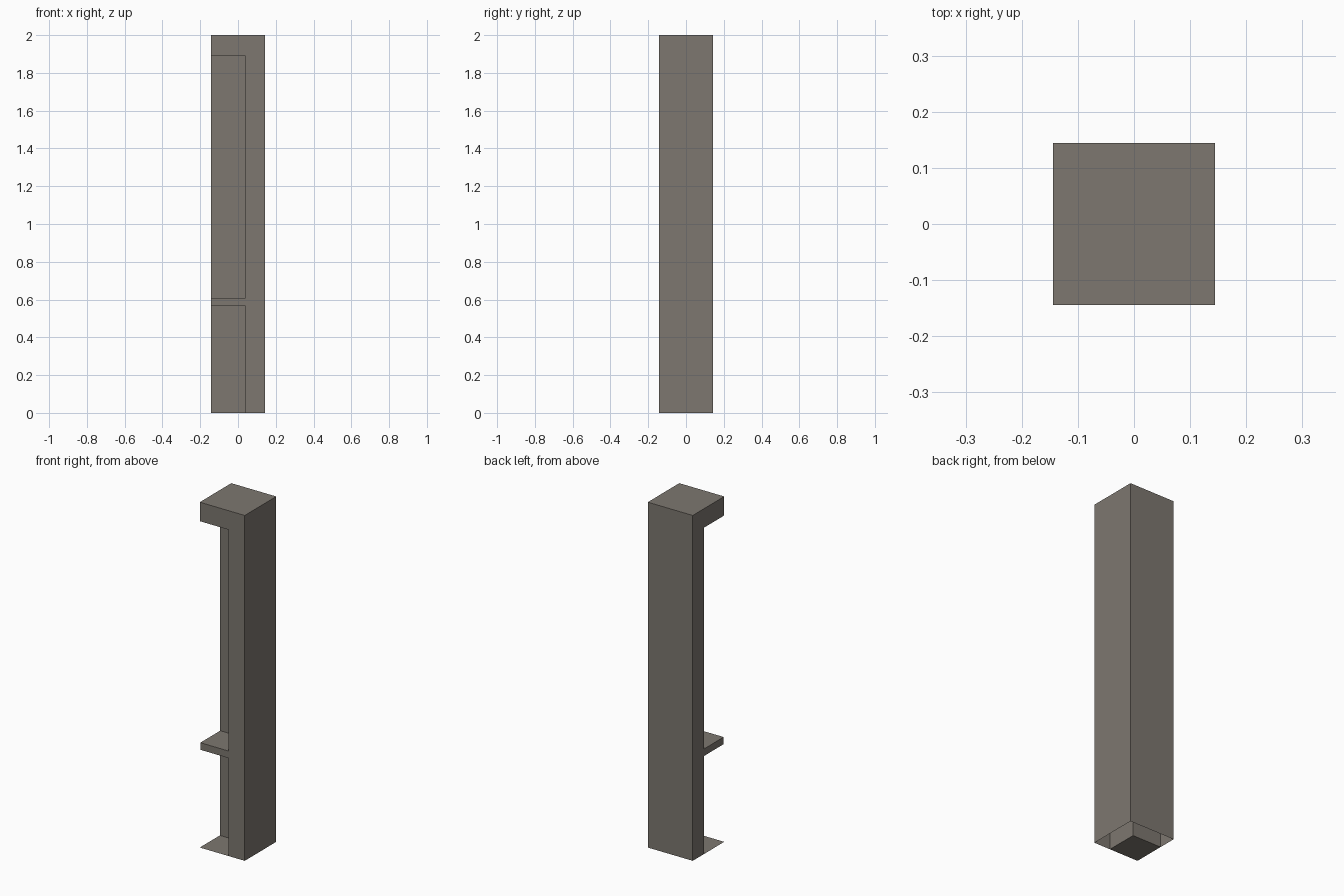
import bpy, bmesh

if "Cube" in bpy.data.objects:
    bpy.data.objects.remove(bpy.data.objects["Cube"])

stone = bpy.data.materials.new("warm grey")
stone.diffuse_color = (0.205, 0.185, 0.16, 1)
stone.use_nodes = True
stone.node_tree.nodes["Principled BSDF"].inputs["Base Color"].default_value = stone.diffuse_color

H = 0.144      # half width of the post
N = 0.04       # inner corner of the notch
T = 2.0        # overall height
C = 1.89       # underside of the cap


def make(name, polys):
    """Mesh from planar polygons, welded at shared corners."""
    bm = bmesh.new()
    for p in polys:
        bm.faces.new([bm.verts.new(c) for c in p])
    bmesh.ops.remove_doubles(bm, verts=bm.verts[:], dist=1e-5)
    me = bpy.data.meshes.new(name)
    bm.to_mesh(me)
    bm.free()
    me.materials.append(stone)
    ob = bpy.data.objects.new(name, me)
    bpy.context.collection.objects.link(ob)
    return ob


# Notched side outline (along the wall, height); used on front and left sides
side = [(N, 0), (H, 0), (H, T), (-H, T), (-H, C), (N, C)]

# L-shaped post with overhanging cap, open underneath
make("corner_post", [
    [(u, -H, z) for u, z in side],                              # front
    [(-H, u, z) for u, z in reversed(side)],                    # left
    [(H, -H, 0), (H, H, 0), (H, H, T), (H, -H, T)],             # right
    [(H, H, 0), (-H, H, 0), (-H, H, T), (H, H, T)],             # back
    [(-H, -H, T), (H, -H, T), (H, H, T), (-H, H, T)],           # top
    [(-H, -H, C), (-H, N, C), (N, N, C), (N, -H, C)],           # cap underside
    [(N, N, 0), (N, -H, 0), (N, -H, C), (N, N, C)],             # notch wall
    [(-H, N, 0), (N, N, 0), (N, N, C), (-H, N, C)],             # notch wall
])

# Shelf inside the notch
S, z0, z1 = 0.142, 0.566, 0.607
make("shelf", [
    [(-S, -S, z1), (N, -S, z1), (N, N, z1), (-S, N, z1)],
    [(-S, -S, z0), (-S, N, z0), (N, N, z0), (N, -S, z0)],
    [(-S, -S, z0), (N, -S, z0), (N, -S, z1), (-S, -S, z1)],
    [(-S, N, z0), (-S, -S, z0), (-S, -S, z1), (-S, N, z1)],
])

# Thin floor sheet of the notch
make("floor_sheet", [[(-H, -H, 0), (N, -H, 0), (N, N, 0), (-H, N, 0)]])
